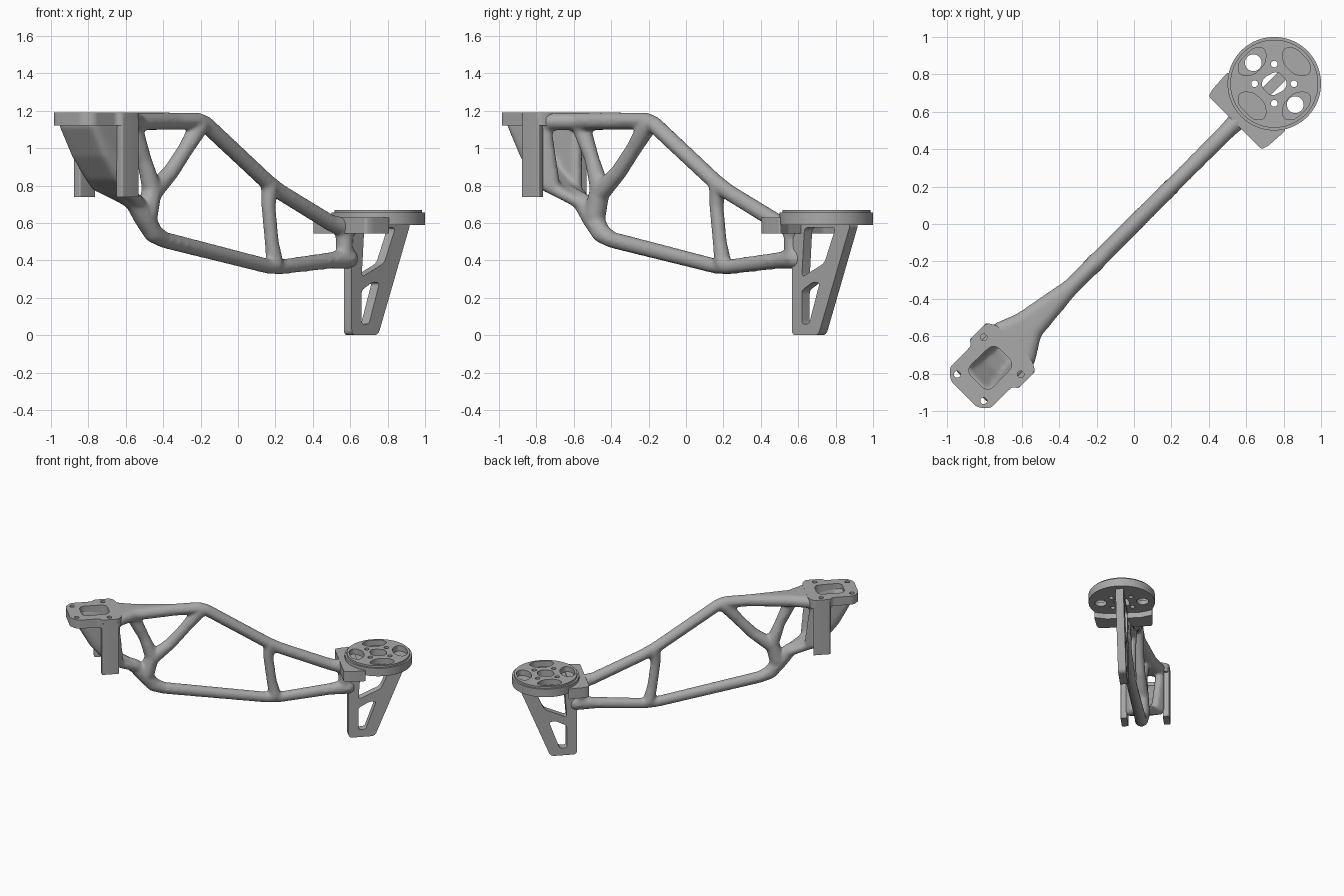
import bpy, bmesh, math
from mathutils import Vector

if "Cube" in bpy.data.objects:
    bpy.data.objects.remove(bpy.data.objects["Cube"], do_unlink=True)

DIAG = math.radians(45)   # the arm runs along the ground diagonal

grey = bpy.data.materials.new("satin_grey")
grey.use_nodes = True
grey.diffuse_color = (0.4, 0.4, 0.4, 1)
grey.node_tree.nodes["Principled BSDF"].inputs["Base Color"].default_value = (0.4, 0.4, 0.4, 1)


def activate(obj):
    bpy.ops.object.select_all(action='DESELECT')
    obj.select_set(True)
    bpy.context.view_layer.objects.active = obj


def rounded(pts, r):
    """Replace each corner of a closed outline with a small arc."""
    out = []
    for i, p in enumerate(pts):
        c = Vector(p)
        a, b = Vector(pts[i - 1]) - c, Vector(pts[(i + 1) % len(pts)]) - c
        a = a.normalized() * min(r, a.length * 0.48)
        b = b.normalized() * min(r, b.length * 0.48)
        for k in range(6):
            t = k / 5
            out.append(c + a * (1 - t) ** 2 + b * t ** 2)
    return out


def circle(x, y, r, n=32):
    return [Vector((x + r * math.cos(2 * math.pi * k / n),
                    y + r * math.sin(2 * math.pi * k / n))) for k in range(n)]


def slab(name, loops, thickness, loc, rot):
    """Extruded flat outline; loops after the first are holes."""
    cu = bpy.data.curves.new(name, 'CURVE')
    cu.dimensions, cu.fill_mode, cu.extrude = '2D', 'BOTH', thickness / 2
    for loop in loops:
        sp = cu.splines.new('POLY')
        sp.points.add(len(loop) - 1)
        for pt, co in zip(sp.points, loop):
            pt.co = (co[0], co[1], 0, 1)
        sp.use_cyclic_u = True
    obj = bpy.data.objects.new(name, cu)
    bpy.context.collection.objects.link(obj)
    obj.location, obj.rotation_euler = loc, rot
    activate(obj)
    bpy.ops.object.convert(target='MESH')
    obj = bpy.context.object
    bm = bmesh.new()
    bm.from_mesh(obj.data)
    bmesh.ops.remove_doubles(bm, verts=bm.verts, dist=1e-5)
    bmesh.ops.recalc_face_normals(bm, faces=bm.faces)
    bm.to_mesh(obj.data)
    bm.free()
    obj.data.materials.clear()
    obj.data.materials.append(grey)
    bpy.ops.object.shade_smooth_by_angle(angle=math.radians(35))
    return obj


def mirrored(half):
    return half + [(u, -v) for u, v in reversed(half)]


# Organic truss: hulls of spheres, fused and smoothed
ball = bmesh.new()
bmesh.ops.create_icosphere(ball, subdivisions=2, radius=1)
DIRS = [v.co.copy() for v in ball.verts]
ball.free()
truss = bmesh.new()


def blob(balls):
    """Convex hull around spheres given as (u, v, z, radius)."""
    verts = [truss.verts.new(Vector(b[:3]) + d * (b[3] + 0.003)) for b in balls for d in DIRS]
    res = bmesh.ops.convex_hull(truss, input=verts)
    inner = [g for g in res["geom_interior"] if isinstance(g, bmesh.types.BMVert)]
    bmesh.ops.delete(truss, geom=inner, context='VERTS')


def tube(path):
    balls = [(u, 0, z, r) for u, z, r in path]
    for a, b in zip(balls, balls[1:]):
        blob([a, b])


# upper chord
tube([(-.9, 1.145, .043), (-.3, 1.145, .043), (-.24, 1.125, .043), (.22, .82, .042),
      (.32, .765, .041), (.7, .6, .042), (.82, .57, .055)])
# lower chord
tube([(-.9, .77, .035), (-.78, .71, .05), (-.71, .63, .055), (-.64, .545, .05),
      (-.56, .51, .042), (.22, .37, .038), (.32, .365, .038), (.7, .4, .042), (.83, .41, .055)])
# web struts
tube([(.24, .8, .045), (.23, .69, .036), (.255, .5, .036), (.28, .38, .045)])
tube([(-.29, 1.12, .05), (-.4, .99, .04), (-.51, .87, .042), (-.64, .77, .052)])
tube([(-.8, 1.13, .05), (-.71, .94, .038), (-.65, .78, .052)])
tube([(-.65, .78, .052), (-.69, .64, .058)])
tube([(.81, .4, .045), (.8, .58, .045)])
# gusset fairing the upper chord into the head plate
wide = [(-.92, .11, 1.143, .043), (-.92, -.11, 1.143, .043)]
mid = [(-.79, .06, 1.143, .043), (-.79, -.03, 1.143, .043)]
blob(wide + mid)
blob(mid + [(-.47, 0, 1.145, .043)])
# curved chute under the head plate
chute = [(-1.2, 1.13, .11), (-1.11, .97, .105), (-1.02, .86, .1), (-.91, .775, .08), (-.78, .71, .03)]
rows = [[(u, s * w, z, .03) for s in (1, -1)] for u, z, w in chute]
for a, b in zip(rows, rows[1:]):
    blob(a + b)
for s in (0, 1):
    v = .115 if s == 0 else -.115
    blob([r[s] for r in rows[:4]] + [(-.95, v, 1.13, .03), (-.95, v, .8, .03)])

me = bpy.data.meshes.new("truss_arm")
truss.to_mesh(me)
truss.free()
arm = bpy.data.objects.new("truss_arm", me)
bpy.context.collection.objects.link(arm)
arm.rotation_euler.z = DIAG
me.materials.append(grey)
fuse = arm.modifiers.new("fuse", 'REMESH')
fuse.mode, fuse.voxel_size, fuse.use_smooth_shade = 'VOXEL', 0.011, True
soft = arm.modifiers.new("soften", 'SMOOTH')
soft.factor, soft.iterations = 0.5, 10

# Head plate with chute opening and bolt holes
outline = mirrored([(-1.287, .1), (-1.24, .155), (-1.075, .155), (-1.06, .184), (-.93, .184), (-.9, .13)])
opening = rounded(mirrored([(-1.19, .085), (-.98, .08)]), .05)
bolts = [circle(u, s * v, .018, 16) for u, v in ((-1.237, .1), (-.997, .14)) for s in (1, -1)]
slab("head_plate", [rounded(outline, .025), opening] + bolts, .07, (0, 0, 1.155), (0, 0, DIAG))

# Side posts hanging from the head plate
for side, s in (("left", 1), ("right", -1)):
    post = [(-1.06, s * .184), (-.93, s * .184), (-.94, s * .135), (-1.06, s * .135)]
    slab(side + "_post", [rounded(post, .01)], .42, (0, 0, .95), (0, 0, DIAG))

# Motor mount: stacked discs with through holes below and pockets above
small = [circle(.105 * math.cos(k * math.pi / 2), .105 * math.sin(k * math.pi / 2), .018, 16) for k in range(4)]
centre = rounded([(.07, .015), (.015, .07), (-.06, .03), (-.07, -.015), (-.015, -.07), (.06, -.03)], .03)
pocket = [(.045, .11), (.045, .19), (.11, .195), (.195, .11), (.19, .045), (.11, .045)]
pockets = [rounded([(sx * x, sy * y) for x, y in pocket], .035) for sx in (1, -1) for sy in (1, -1)]
through = [circle(-.112, .112, .045), circle(.112, -.112, .045)]
for name, r, z0, z1, holes in (("motor_mount_base", .25, .59, .625, through),
                               ("motor_mount_body", .25, .625, .655, pockets),
                               ("motor_mount_rim", .235, .655, .67, pockets)):
    slab(name, [circle(0, 0, r, 96), centre] + small + holes, z1 - z0, (.75, .75, (z0 + z1) / 2), (0, 0, 0))

# Shoulder block joining the arm to the motor mount
shoulder = mirrored([(.765, .2), (.8, .212), (.93, .22), (.9, .13)])
slab("shoulder_block", [rounded(shoulder, .015)], .085, (0, 0, .5875), (0, 0, DIAG))

# Landing leg: flat truss with two openings
leg = [(.83, .6), (.83, 0), (1.03, 0), (1.275, .6)]
upper = [(.925, .575), (.905, .31), (1.075, .385), (1.16, .575)]
lower = [(.905, .24), (.905, .06), (.96, .06), (1.04, .28), (.99, .285)]
slab("landing_leg", [rounded(leg, .03), rounded(upper, .025), rounded(lower, .02)],
     .06, (0, 0, 0), (math.radians(90), 0, DIAG))
